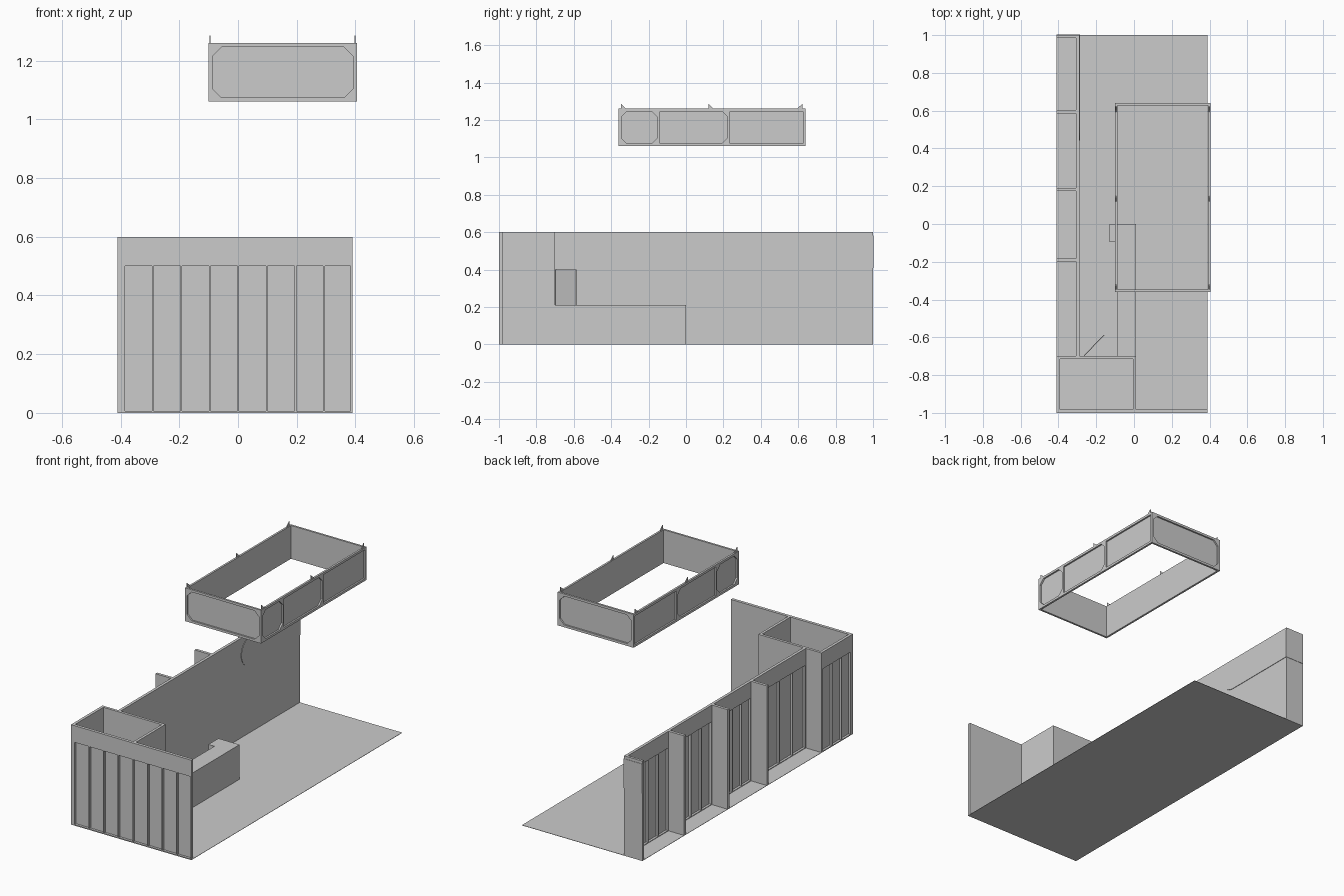
import bpy, bmesh, math
from mathutils import Vector

if "Cube" in bpy.data.objects:
    bpy.data.objects.remove(bpy.data.objects["Cube"])


def finish(name, bm):
    bmesh.ops.recalc_face_normals(bm, faces=bm.faces)
    me = bpy.data.meshes.new(name)
    bm.to_mesh(me)
    bm.free()
    ob = bpy.data.objects.new(name, me)
    bpy.context.collection.objects.link(ob)
    return ob


def prism(bm, pts, axis, lo, hi):
    """Extrude a 2D outline in the plane across 'axis' ('x' -> yz, 'y' -> xz, 'z' -> xy)."""
    def place(p, d):
        return {'x': (d, p[0], p[1]), 'y': (p[0], d, p[1]), 'z': (p[0], p[1], d)}[axis]
    face = bm.faces.new([bm.verts.new(place(p, lo)) for p in pts])
    ext = bmesh.ops.extrude_face_region(bm, geom=[face])
    shift = Vector(place((0, 0), hi - lo))
    bmesh.ops.translate(bm, vec=shift, verts=[v for v in ext['geom'] if isinstance(v, bmesh.types.BMVert)])


def rect(bm, axis, a0, a1, z0, z1, d0, d1):
    prism(bm, [(a0, z0), (a1, z0), (a1, z1), (a0, z1)], axis, d0, d1)


def box(name, x0, x1, y0, y1, z0, z1):
    bm = bmesh.new()
    rect(bm, 'z', x0, x1, y0, y1, z0, z1)
    return finish(name, bm)


def slat_wall(name, axis, a0, a1, outer, inner, n, post=0.0, end_post=0.0):
    """Wall with a flush top band, recessed lower sheet and thin upright battens."""
    bm = bmesh.new()
    back = inner + (outer - inner) * 0.2
    rect(bm, axis, a0, a1, 0.5, 0.6, outer, inner)
    rect(bm, axis, a0, a1, 0, 0.5, back, inner)
    rect(bm, axis, a0, a1, 0, 0.006, outer, back)
    s0, s1 = a0 + post, a1 - end_post
    if post:
        rect(bm, axis, a0, s0, 0, 0.5, outer, back)
    if end_post:
        rect(bm, axis, s1, a1, 0, 0.5, outer, back)
    for i in range(n + 1):
        c = s0 + (s1 - s0) * i / n
        c = min(max(c, a0 + 0.003), a1 - 0.003)
        rect(bm, axis, c - 0.003, c + 0.003, 0, 0.5, outer, back)
    return finish(name, bm)


# floor
box("floor", -0.41, 0.39, -1, 1, 0, 0.002)

# front wall and store room
slat_wall("front_wall", 'y', -0.41, 0.39, -1, -0.982, 8, post=0.022)
slat_wall("store_left_wall", 'x', -0.982, -0.70, -0.41, -0.393, 3, end_post=0.012)
box("store_right_wall", -0.006, 0.01, -0.982, -0.70, 0, 0.6)

# store back wall with doorway, door standing ajar
bm = bmesh.new()
for x0, x1, z0 in ((-0.393, -0.265, 0), (-0.265, -0.115, 0.4), (-0.115, -0.006, 0)):
    rect(bm, 'y', x0, x1, z0, 0.6, -0.716, -0.70)
finish("store_back_wall", bm)
door = box("store_door", 0, 0.153, -0.002, 0.002, 0.003, 0.4)
door.location = (-0.264, -0.697, 0)
door.rotation_euler[2] = math.radians(46)

# long wall split into bays by short partitions
fins = [(0.985, 1.0), (0.586, 0.603), (0.174, 0.191), (-0.199, -0.182)]
ends = [f[1] for f in fins[1:]] + [-0.70]
for i, (f, low) in enumerate(zip(fins, ends)):
    box(f"partition_{i}", -0.41, -0.304, f[0], f[1], 0, 0.6)
    slat_wall(f"bay_wall_{i}", 'x', low, f[0], -0.306, -0.289, 4)
    box(f"partition_wall_end_{i}", -0.304, -0.289, f[0], f[1], 0, 0.6)

# thin rounded panel on the long wall, wrapped round its end
bm = bmesh.new()
r, cz = 0.088, 0.495
arc = [(0.53 + r * math.cos(t), cz + r * math.sin(t))
       for t in [math.pi / 2 + math.pi * k / 16 for k in range(17)]]
prism(bm, [(1.002, cz + r)] + arc + [(1.002, cz - r)], 'x', -0.289, -0.286)
rect(bm, 'y', -0.41, -0.286, cz - r, cz + r, 1.0, 1.002)
finish("rounded_wall_panel", bm)

# L-shaped counter
bm = bmesh.new()
prism(bm, [(0.01, -0.70), (0.01, 0), (-0.13, 0), (-0.13, -0.095), (-0.09, -0.095), (-0.09, -0.70)],
      'z', 0, 0.21)
finish("counter", bm)

# hanging frame: rails, uprights, recessed sheets and corner gussets
X0, X1, Y0, Y1, Z0, Z1 = -0.10, 0.405, -0.36, 0.64, 1.06, 1.26
T, RAIL, G = 0.012, 0.014, 0.03


def hanging_side(name, axis, a0, a1, outer, inner, bays):
    bm = bmesh.new()
    back = inner + (outer - inner) * 0.2
    lo, hi = Z0 + RAIL, Z1 - RAIL
    rect(bm, axis, a0, a1, Z0, lo, outer, inner)
    rect(bm, axis, a0, a1, hi, Z1, outer, inner)
    rect(bm, axis, a0, a1, lo, hi, back, inner)
    edges = [a0] + [v for b in bays for v in b[:2]] + [a1]
    for u0, u1 in zip(edges[::2], edges[1::2]):
        rect(bm, axis, u0, u1, lo, hi, outer, back)
    for b0, b1, left, right in bays:
        for on, c, s in ((left, b0, 1), (right, b1, -1)):
            if on:
                for z, t in ((lo, 1), (hi, -1)):
                    prism(bm, [(c, z), (c + s * G, z), (c, z + t * G)], axis, outer, back)
    finish(name, bm)


side_bays = [(Y0 + RAIL, -0.153, 1, 1), (-0.14, 0.222, 0, 1), (0.235, Y1 - RAIL, 0, 0)]
end_bay = [(X0 + RAIL, X1 - RAIL, 1, 1)]
hanging_side("hanging_front", 'y', X0, X1, Y0, Y0 + T, end_bay)
hanging_side("hanging_back", 'y', X0, X1, Y1, Y1 - T, end_bay)
hanging_side("hanging_left", 'x', Y0, Y1, X0, X0 + T, side_bays)
hanging_side("hanging_right", 'x', Y0, Y1, X1, X1 - T, side_bays)

# suspension lugs along the top
bm = bmesh.new()
for x in (X0 + 0.003, X1 - 0.008):
    for y, s in ((-0.348, 1), (0.12, 1), (0.622, -1)):
        prism(bm, [(y, Z1), (y + s * 0.028, Z1), (y, Z1 + 0.026)], 'x', x, x + 0.004)
finish("suspension_lugs", bm)
